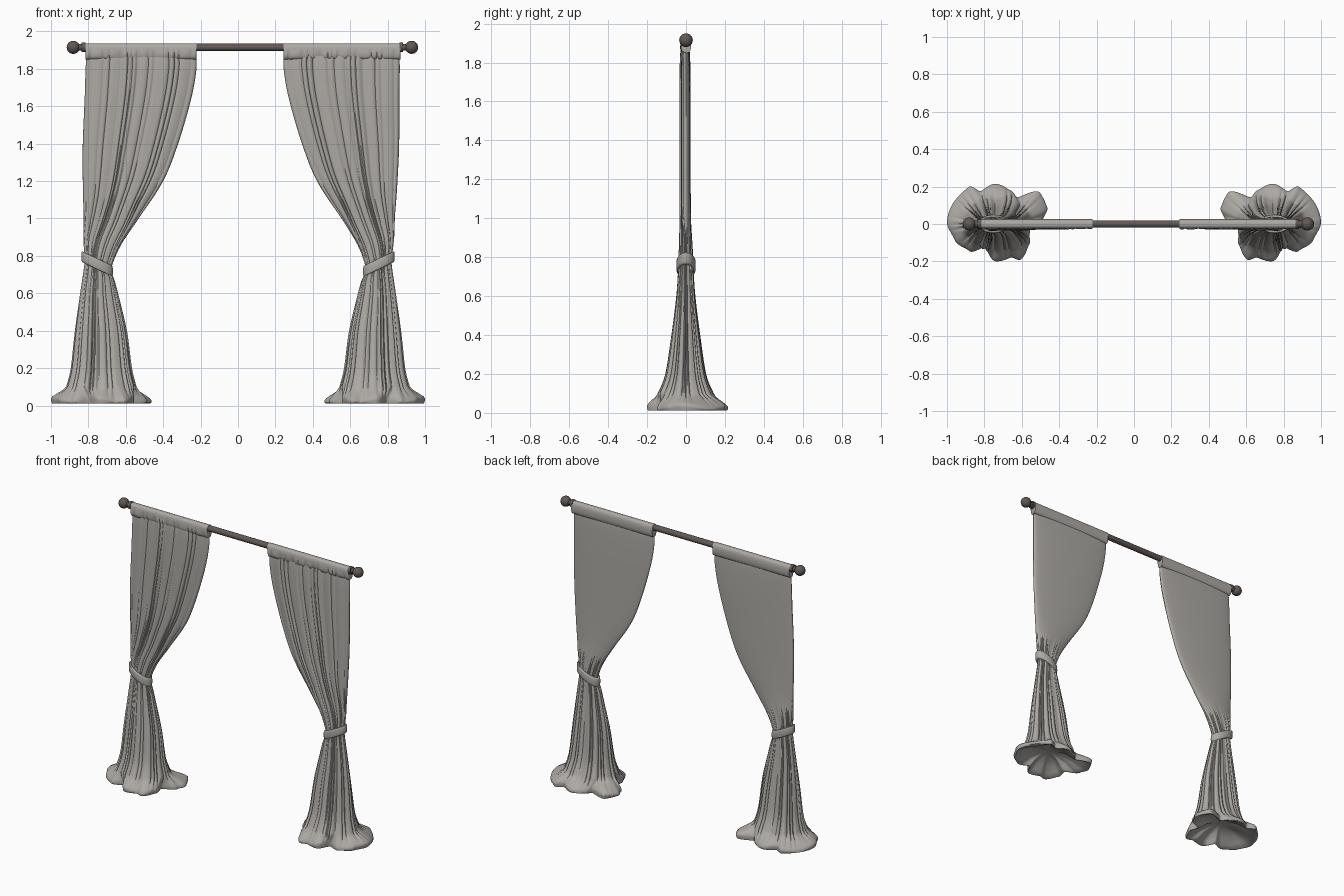
import bpy, bmesh, math
from math import sin, cos, pi, radians
from mathutils import Matrix, Vector

cube = bpy.data.objects.get("Cube")
if cube:
    bpy.data.objects.remove(cube)


def material(name, rgb):
    m = bpy.data.materials.new(name)
    m.use_nodes = True
    m.diffuse_color = (*rgb, 1)
    m.node_tree.nodes["Principled BSDF"].inputs["Base Color"].default_value = (*rgb, 1)
    return m


FABRIC = material("warm grey fabric", (0.42, 0.4, 0.375))
METAL = material("dark bronze", (0.12, 0.1, 0.09))


def finish(name, bm, mat, angle=50):
    bmesh.ops.recalc_face_normals(bm, faces=bm.faces)
    mesh = bpy.data.meshes.new(name)
    bm.to_mesh(mesh)
    bm.free()
    mesh.materials.append(mat)
    obj = bpy.data.objects.new(name, mesh)
    bpy.context.collection.objects.link(obj)
    bpy.ops.object.select_all(action='DESELECT')
    obj.select_set(True)
    bpy.context.view_layer.objects.active = obj
    bpy.ops.object.shade_smooth_by_angle(angle=radians(angle))
    return obj


def skin(name, rings, mat, closed=False):
    """Join closed loops of points; cap the ends unless the loops form a band."""
    bm = bmesh.new()
    loops = [[bm.verts.new(p) for p in ring] for ring in rings]
    pairs = list(zip(loops, loops[1:]))
    if closed:
        pairs.append((loops[-1], loops[0]))
    for a, b in pairs:
        for i in range(len(a)):
            j = (i + 1) % len(a)
            bm.faces.new((a[i], a[j], b[j], b[i]))
    if not closed:
        bm.faces.new(loops[0])
        bm.faces.new(loops[-1])
    return finish(name, bm, mat)


def smooth(lo, hi, v):
    t = max(0.0, min(1.0, (v - lo) / (hi - lo)))
    return t * t * (3 - 2 * t)


def spline(rows, steps):
    """Catmull-Rom interpolation of whole rows."""
    out = []
    for k in range(len(rows) - 1):
        p0, p1 = rows[max(k - 1, 0)], rows[k]
        p2, p3 = rows[k + 1], rows[min(k + 2, len(rows) - 1)]
        for s in range(steps):
            t = s / steps
            out.append([b + 0.5 * t * (c - a + t * (2 * a - 5 * b + 4 * c - d + t * (3 * (b - c) + d - a)))
                        for a, b, c, d in zip(p0, p1, p2, p3)])
    return out + [list(rows[-1])]


# Drape: outer edge height and x, inner edge height and x, half depth
DRAPE = [
    (1.87, .81, 1.87, .225, .018), (1.8, .815, 1.8, .222, .022),
    (1.64, .82, 1.64, .25, .024), (1.4, .83, 1.4, .32, .024),
    (1.2, .83, 1.2, .4, .024), (1.0, .826, 1.0, .53, .026),
    (.9, .825, .86, .625, .032), (.83, .82, .76, .672, .036),
    (.795, .815, .715, .678, .037), (.74, .82, .66, .66, .04),
    (.6, .84, .58, .64, .048), (.4, .865, .4, .6, .07),
    (.2, .885, .2, .575, .1), (.1, .91, .1, .55, .14)]

# Hem outline on the floor: angle and radius of the lobes
HEM = [(-3, .265), (20, .24), (45, .205), (63, .14), (90, .2), (113, .195),
       (124, .23), (148, .207), (170, .168), (185, .25), (198, .285), (216, .286),
       (233, .18), (247, .195), (272, .215), (296, .195), (306, .247), (357, .265)]
# Flare to the hem and underside: height, blend to the outline, scale
FLARE = [(.085, .18, 1), (.07, .45, 1), (.055, .72, 1), (.044, .9, 1), (.034, 1, 1),
         (.022, 1, 1), (.012, 1, .98), (.012, 1, .94), (.03, 1, .8), (.06, 1, .6),
         (.08, 1, .35), (.09, 1, .08)]
HEM_X = .735
FOLDS = 14
HALF = 140


def hem_radius(deg):
    for (a, ra), (b, rb) in zip(HEM, HEM[1:]):
        if a <= deg <= b:
            return ra + (rb - ra) * smooth(a, b, deg)
    return HEM[-1][1]


def fold(u, seed):
    """Rounded pleats with tight valleys, uneven in width and depth."""
    phase = FOLDS * u + .35 * sin(4 * pi * u + seed) * sin(pi * u) + .3 * sin(10 * pi * u)
    return abs(sin(pi * phase)) ** .7 * (.8 + .2 * sin(17 * u + seed)) - .5


def drape_ring(row, side):
    zo, xo, zi, xi, depth = row
    z = (zo + zi) / 2
    if side > 0:
        t = max(0, (z - .7) / 1.1)
        xo, xi = xo + .05 * t, xi + .022 * min(1, 4 * t)
    gather = 1 - smooth(.76, 1.15, z)
    back_folds = 1 - smooth(.78, 1.0, z)
    amp = .007 + .006 * smooth(.8, 1.1, z) + .012 * (1 - smooth(.2, .7, z))
    mid, half = (xo + xi) / 2, (xo - xi) / 2
    ring = []
    for i in range(2 * HALF):
        phi = pi * i / HALF
        front = i <= HALF
        u = i / HALF if front else 2 - i / HALF
        across = (1 - 2 * u) * (1 - gather) + cos(phi) * gather
        s = max(0, sin(pi * u))
        bulge = s ** .3 * (1 - gather) + s * gather
        w = amp * fold(u, 1.0 if front else 3.0) * (1 if front else back_folds)
        x = mid + half * across + w * cos(phi) * gather
        y = bulge * (depth + w + (.004 * (1 - gather) if front else 0))
        ring.append(Vector((side * x, -y if front else y, zo + (zi - zo) * (1 - across) / 2)))
    return ring


def flare_ring(base, z, blend, scale, side):
    ring = []
    for i, p in enumerate(base):
        phi = pi * i / HALF
        deg = math.degrees(phi)
        r = hem_radius(deg if deg <= 357 else deg - 360)
        hem = Vector((side * (HEM_X + r * cos(phi)), -r * sin(phi), 0))
        q = p.lerp(hem, blend)
        lift = .008 * blend * sin(5 * phi + 1) * scale if z > .02 else 0
        ring.append(Vector((side * HEM_X + (q.x - side * HEM_X) * scale, q.y * scale, z + lift)))
    return ring


def pocket(name, x0, x1):
    """Rod sleeve, smooth above and gathered along its lower front."""
    rings, n = [], 140
    for i in range(n + 1):
        u = i / n
        ring = []
        for k in range(28):
            a = 2 * pi * k / 28
            cy, cz = cos(a), sin(a)
            y = .026 * math.copysign(abs(cy) ** .6, cy)
            z = 1.893 + .043 * math.copysign(abs(cz) ** .8, cz)
            if cy < 0:
                y -= .011 * fold(u, 1.0) * (1 - smooth(1.87, 1.915, z))
            ring.append((x0 + (x1 - x0) * u, y, z))
        rings.append(ring)
    skin(name, rings, FABRIC)


def tieback(name, side):
    """Slanted band around the gathered drape."""
    rings = []
    for i in range(64):
        a = 2 * pi * i / 64
        ring = []
        for k in range(16):
            b = 2 * pi * k / 16
            out = .009 * math.copysign(abs(cos(b)) ** .6, cos(b))
            up = .029 * math.copysign(abs(sin(b)) ** .6, sin(b))
            dx, y = (.075 + out) * cos(a), (.041 + out) * sin(a)
            ring.append((side * (.753 + dx), y, .757 + up + .48 * dx))
        rings.append(ring)
    skin(name, rings, FABRIC, closed=True)


for side, label in ((1, "left"), (-1, "right")):
    rings = [drape_ring(r, side) for r in spline(DRAPE, 5)]
    base = rings[-1]
    rings += [flare_ring(base, z, b, s, side) for z, b, s in FLARE]
    skin(label + "_curtain", rings, FABRIC)
    tieback(label + "_tieback", side)
pocket("left_rod_pocket", .243, .869)
pocket("right_rod_pocket", -.815, -.222)


# Rod with ball finials
ROD_Z = 1.915


def cylinder(name, x0, x1, radius):
    bm = bmesh.new()
    place = Matrix.Translation(((x0 + x1) / 2, 0, ROD_Z)) @ Matrix.Rotation(pi / 2, 4, 'Y')
    bmesh.ops.create_cone(bm, cap_ends=True, segments=24, radius1=radius, radius2=radius,
                          depth=abs(x1 - x0), matrix=place)
    finish(name, bm, METAL, 35)


cylinder("rod", -.83, .88, .02)
for label, x, d in (("left", .928, 1), ("right", -.881, -1)):
    cylinder(label + "_finial_collar", x - d * .045, x - d * .065, .026)
    cylinder(label + "_finial_neck", x, x - d * .06, .018)
    bm = bmesh.new()
    bmesh.ops.create_uvsphere(bm, u_segments=20, v_segments=12, radius=.035,
                              matrix=Matrix.Translation((x, 0, ROD_Z)))
    finish(label + "_finial_ball", bm, METAL)
